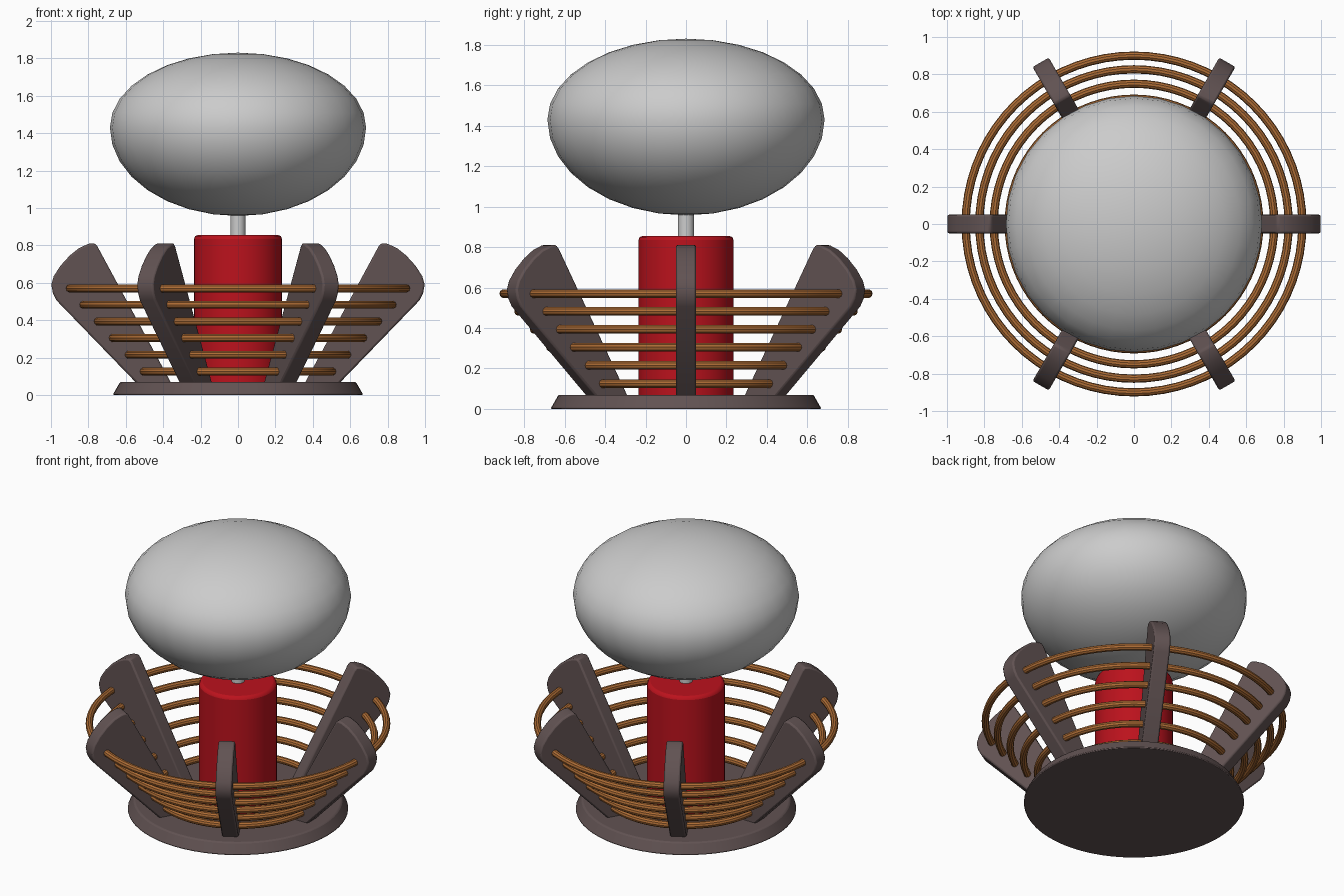
import bpy, bmesh, math

if "Cube" in bpy.data.objects:
    bpy.data.objects.remove(bpy.data.objects["Cube"])


def material(name, rgb):
    m = bpy.data.materials.new(name)
    m.diffuse_color = (*rgb, 1)
    m.use_nodes = True
    m.node_tree.nodes["Principled BSDF"].inputs["Base Color"].default_value = m.diffuse_color
    return m


brown = material("dark_brown", (0.12, 0.085, 0.085))
copper = material("copper", (0.42, 0.15, 0.035))
red = material("red", (0.5, 0.006, 0.012))


def finish(name, mat=None, bevel=0, segments=2):
    ob = bpy.context.object
    ob.name = name
    if mat:
        ob.data.materials.append(mat)
    if bevel:
        b = ob.modifiers.new("bevel", 'BEVEL')
        b.width, b.segments = bevel, segments
        b.limit_method, b.angle_limit = 'ANGLE', math.radians(40)
    bpy.ops.object.shade_smooth_by_angle(angle=math.radians(35))
    return ob


def cylinder(name, r1, r2, z0, z1, mat=None, bevel=0, sides=48):
    bpy.ops.mesh.primitive_cone_add(vertices=sides, radius1=r1, radius2=r2,
                                    depth=z1 - z0, location=(0, 0, (z0 + z1) / 2))
    return finish(name, mat, bevel)


# Base disc, core and stem
cylinder("base", 0.67, 0.63, 0, 0.07, brown, 0.008, 64)
cylinder("core", 0.235, 0.235, 0.05, 0.855, red, 0.02)
cylinder("stem", 0.04, 0.04, 0.84, 1.0, None, 0, 24)

# Egg-shaped top: lower half deeper than the upper half
bpy.ops.mesh.primitive_uv_sphere_add(segments=32, ring_count=16, radius=1)
egg = finish("globe")
for v in egg.data.vertices:
    x, y, z = v.co
    v.co = (x * 0.685, y * 0.685, 1.43 + z * (0.40 if z > 0 else 0.473))
bpy.ops.object.shade_smooth()

# Six flared fins with rounded tips, (radius, height) profile
profile = [(0.35, 0.05), (0.53, 0.05), (0.97, 0.505), (0.99, 0.545), (0.998, 0.59),
           (0.985, 0.635), (0.95, 0.69), (0.90, 0.745), (0.85, 0.785),
           (0.80, 0.808), (0.768, 0.812), (0.752, 0.795)]
for i in range(6):
    bm = bmesh.new()
    face = bm.faces.new([bm.verts.new((r, -0.05, z)) for r, z in profile])
    out = bmesh.ops.extrude_face_region(bm, geom=[face])
    for v in out["geom"]:
        if isinstance(v, bmesh.types.BMVert):
            v.co.y += 0.10
    bmesh.ops.recalc_face_normals(bm, faces=bm.faces)
    me = bpy.data.meshes.new("fin")
    bm.to_mesh(me)
    bm.free()
    ob = bpy.data.objects.new("fin", me)
    bpy.context.collection.objects.link(ob)
    bpy.ops.object.select_all(action='DESELECT')
    ob.select_set(True)
    bpy.context.view_layer.objects.active = ob
    ob.rotation_euler.z = math.radians(60 * i)
    finish(f"fin_{i + 1}", brown, 0.01)

# Coil rings threaded through the fins
rings = [(0.505, 0.125), (0.585, 0.215), (0.67, 0.305),
         (0.75, 0.393), (0.827, 0.482), (0.9, 0.57)]
for i, (r, z) in enumerate(rings):
    bpy.ops.mesh.primitive_torus_add(major_radius=r, minor_radius=0.022, location=(0, 0, z),
                                     major_segments=72, minor_segments=10)
    finish(f"ring_{i + 1}", copper)
    bpy.ops.object.shade_smooth()
